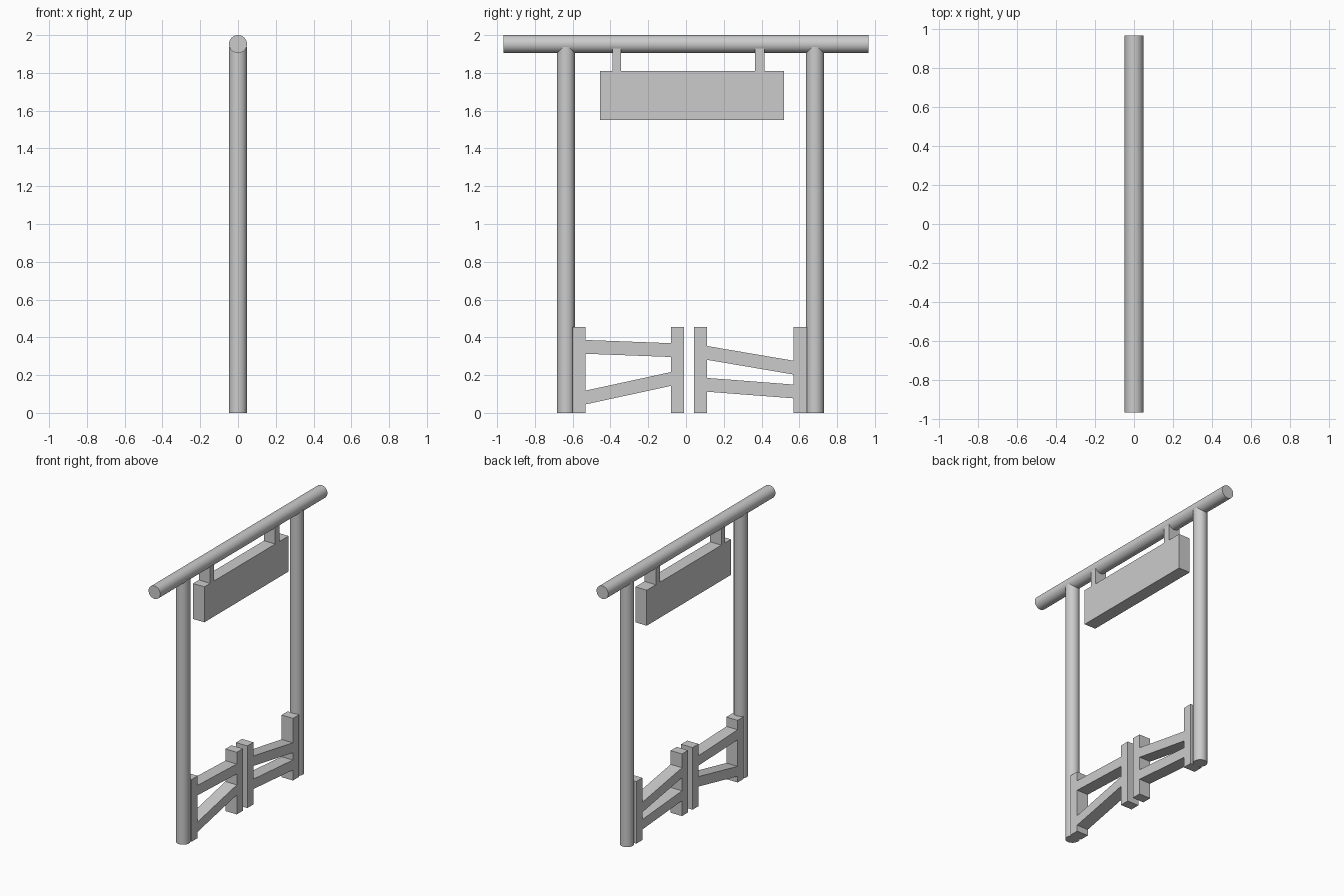
import bpy
import bmesh
import math

if "Cube" in bpy.data.objects:
    bpy.data.objects.remove(bpy.data.objects["Cube"])

R = 0.0475      # radius of the round timbers
HALF = 0.046    # half thickness of the flat timbers


def log(name, length, location, rotation=(0, 0, 0)):
    bpy.ops.mesh.primitive_cylinder_add(vertices=32, radius=R, depth=length,
                                        location=location, rotation=rotation)
    bpy.context.object.name = name
    bpy.ops.object.shade_smooth_by_angle(angle=math.radians(40))


def board(name, profile):
    """Extrude a (y, z) outline through the thickness of the gate."""
    bm = bmesh.new()
    face = bm.faces.new([bm.verts.new((-HALF, y, z)) for y, z in profile])
    ext = bmesh.ops.extrude_face_region(bm, geom=[face])
    moved = [v for v in ext["geom"] if isinstance(v, bmesh.types.BMVert)]
    bmesh.ops.translate(bm, verts=moved, vec=(2 * HALF, 0, 0))
    bmesh.ops.recalc_face_normals(bm, faces=bm.faces)
    mesh = bpy.data.meshes.new(name)
    bm.to_mesh(mesh)
    bm.free()
    bpy.context.collection.objects.link(bpy.data.objects.new(name, mesh))


def block(name, y0, y1, z0, z1):
    board(name, [(y0, z0), (y1, z0), (y1, z1), (y0, z1)])


def rail(name, y0, y1, bottom0, bottom1, h=0.073):
    board(name, [(y0, bottom0), (y1, bottom1), (y1, bottom1 + h), (y0, bottom0 + h)])


# Round frame
log("left_post", 1.936, (0, -0.635, 0.968))
log("right_post", 1.936, (0, 0.683, 0.968))
log("top_beam", 1.934, (0, 0, 2 - R), (math.pi / 2, 0, 0))

# Hanging sign board
block("sign_board", -0.455, 0.52, 1.55, 1.81)
block("left_hanger", -0.388, -0.344, 1.81, 1.93)
block("right_hanger", 0.365, 0.415, 1.81, 1.93)

# Two gate leaves: uprights and crooked rails
for side, y0, y1, rails in (
        ("left", -0.602, -0.01, ((0.313, 0.296), (0.045, 0.143))),
        ("right", 0.042, 0.64, ((0.281, 0.203), (0.112, 0.077)))):
    w = 0.07
    block(side + "_gate_upright_a", y0, y0 + w, 0, 0.455)
    block(side + "_gate_upright_b", y1 - w, y1, 0, 0.455)
    for label, (b0, b1) in zip(("upper", "lower"), rails):
        rail(f"{side}_gate_{label}_rail", y0 + w, y1 - w, b0, b1)
